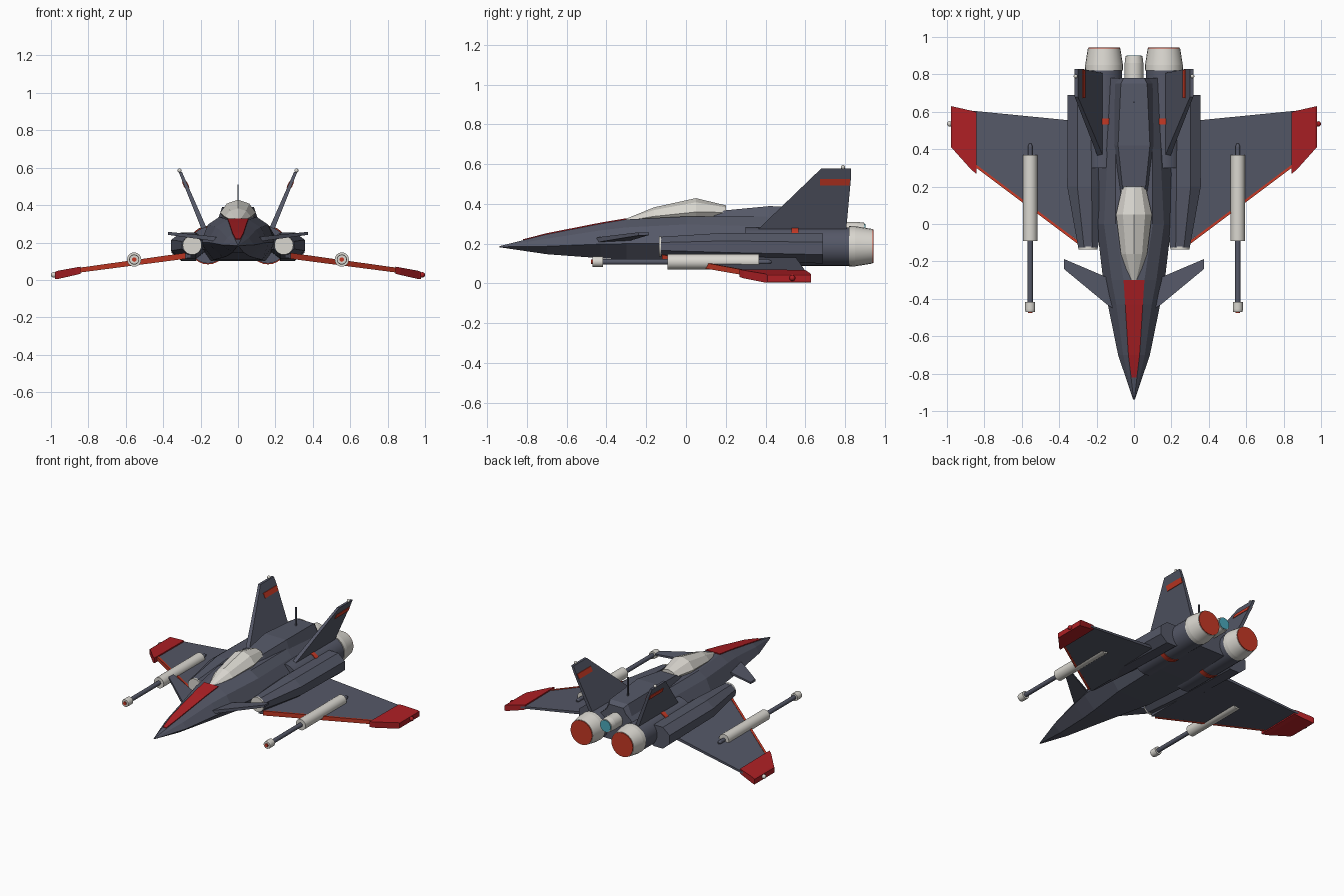
import bpy, bmesh, math
from mathutils import Matrix, Vector

if "Cube" in bpy.data.objects:
    bpy.data.objects.remove(bpy.data.objects["Cube"])


def material(name, r, g, b):
    m = bpy.data.materials.new(name)
    m.diffuse_color = (r, g, b, 1)
    m.use_nodes = True
    m.node_tree.nodes["Principled BSDF"].inputs["Base Color"].default_value = m.diffuse_color
    return m


GREY = material("slate_grey", .09, .097, .135)
WHITE = material("warm_white", .70, .68, .63)
RED = material("crimson", .42, .014, .018)
ORANGE = material("orange_red", .56, .04, .018)
TEAL = material("teal_glow", .07, .40, .50)


def finish(name, bm, mat):
    bmesh.ops.recalc_face_normals(bm, faces=bm.faces)
    me = bpy.data.meshes.new(name)
    bm.to_mesh(me)
    bm.free()
    me.materials.append(mat)
    ob = bpy.data.objects.new(name, me)
    bpy.context.collection.objects.link(ob)
    return ob


def loft(name, rings, mat, side=1):
    """Skin a list of equal-length point rings and cap both ends."""
    bm = bmesh.new()
    vs = [[bm.verts.new((x * side, y, z)) for x, y, z in r] for r in rings]
    n = len(rings[0])
    for a, b in zip(vs, vs[1:]):
        for i in range(n):
            j = (i + 1) % n
            bm.faces.new((a[i], a[j], b[j], b[i]))
    bm.faces.new(vs[0])
    bm.faces.new(vs[-1])
    return finish(name, bm, mat)


def tube(name, x, z, profile, mat, side=1, n=24):
    """Round part along y from (y, radius) pairs, smooth with sharp rims."""
    rings = [[(x + r * math.cos(2 * math.pi * i / n), y,
               z + r * math.sin(2 * math.pi * i / n)) for i in range(n)]
             for y, r in profile]
    ob = loft(name, rings, mat, side)
    for p in ob.data.polygons:
        p.use_smooth = len(p.vertices) == 4
    for e in ob.data.edges:
        a, b = (ob.data.vertices[i].co for i in e.vertices)
        if abs(a.y - b.y) < 1e-5:
            e.use_edge_sharp = True
    return ob


def ball(name, loc, r, mat):
    bm = bmesh.new()
    bmesh.ops.create_uvsphere(bm, u_segments=12, v_segments=8, radius=r,
                              matrix=Matrix.Translation(Vector(loc)))
    for f in bm.faces:
        f.smooth = True
    return finish(name, bm, mat)


def mirrored(points):
    """Complete a right-hand half outline with its left-hand copy."""
    return points + [(-x, y, z) for x, y, z in reversed(points)]


def rib(x, le, te, z, t_le, t_te):
    return [(x, le, z - t_le), (x, te, z - t_te), (x, te, z + t_te), (x, le, z + t_le)]


# Fuselage: y, then (half width, height) for top, shoulder, side, keel
body = [
    (-.938, .002, .188, .004, .186, .005, .184, .002, .182),
    (-.70, .03, .247, .058, .225, .085, .187, .03, .147),
    (-.43, .047, .300, .095, .267, .14, .198, .06, .127),
    (-.30, .056, .322, .12, .282, .165, .20, .08, .120),
    (0, .10, .337, .16, .297, .20, .20, .13, .107),
    (.40, .10, .337, .14, .287, .22, .20, .15, .100),
    (.78, .08, .315, .13, .270, .18, .20, .12, .110)]
loft("fuselage", [mirrored([(s[i], s[0], s[i + 1]) for i in (1, 3, 5, 7)])
                  for s in body], GREY)

# Red panel on top of the nose
loft("nose_panel", [mirrored([(w, y, z + .006), (w, y, z - .003)]) for y, w, z in
                    ((-.82, .013, .216), (-.70, .03, .247),
                     (-.43, .047, .300), (-.30, .056, .322))], RED)

# Faceted canopy
canopy = []
for y, w, base, top in ((-.30, .02, .31, .326), (-.16, .07, .315, .383),
                        (.05, .096, .325, .429), (.20, .062, .34, .393)):
    h = top - base
    half = [(w * .75, y, base), (w, y, base + .33 * h), (w * .62, y, base + .8 * h)]
    left = [(-x, yy, z) for x, yy, z in reversed(half)]
    canopy.append(half + [(0, y, top)] + left)
loft("canopy", canopy, WHITE)

# Dorsal spine, antenna and small middle thruster
loft("spine", [mirrored([(w, y, z), (w + .03, y, .30)]) for y, w, z in
               ((.14, .055, .355), (.20, .062, .368), (.42, .085, .389),
                (.75, .07, .375), (.78, .055, .355))], GREY)
loft("antenna", [[(-.004, .646, z), (.004, .646, z), (.004, .654, z), (-.004, .654, z)]
                 for z in (.36, .51)], GREY)
tube("middle_thruster", 0, .26, [(.74, .05), (.86, .05), (.897, .045)], WHITE)
tube("middle_thruster_glow", 0, .26, [(.89, .040), (.902, .040)], TEAL)

for s, tag in ((1, "right"), (-1, "left")):
    # Side nacelle with pale intake
    nacelle = []
    for y, cx, rx, rz, cz in ((-.125, .245, .055, .05, .186), (.20, .265, .095, .072, .185),
                              (.69, .265, .092, .078, .176)):
        nacelle.append([(cx + rx * 1.05 * math.cos(math.radians(22.5 + 45 * i)), y,
                         cz + rz * 1.05 * math.sin(math.radians(22.5 + 45 * i)))
                        for i in range(8)])
    loft(tag + "_nacelle", nacelle, GREY, s)
    tube(tag + "_intake", .245, .186, [(-.136, .051), (-.12, .051)], WHITE, s)

    # Main engine: duct, red band, nozzle and glowing exhaust
    tube(tag + "_engine_duct", .16, .185, [(.30, .097), (.83, .097)], GREY, s)
    tube(tag + "_engine_band", .16, .185, [(.532, .102), (.565, .102)], ORANGE, s)
    tube(tag + "_nozzle", .16, .187, [(.82, .102), (.85, .101), (.938, .087)], WHITE, s)
    tube(tag + "_exhaust", .16, .187, [(.93, .084), (.943, .084)], ORANGE, s)

    # Main wing, red leading edge and thick red tip
    loft(tag + "_wing", [rib(.25, -.125, .545, .132, .013, .010),
                         rib(.87, .325, .606, .048, .010, .007)], GREY, s)
    loft(tag + "_leading_edge", [rib(.28, -.122, -.105, .129, .016, .014),
                                 rib(.85, .305, .322, .052, .013, .012)], ORANGE, s)
    loft(tag + "_wing_tip", [rib(.842, .268, .598, .052, .019, .016),
                             rib(.87, .29, .606, .046, .020, .018),
                             rib(.968, .40, .628, .026, .022, .022),
                             rib(.979, .41, .63, .024, .018, .018)], RED, s)
    ball(tag + "_wing_light", (.985 * s, .535, .027), .015, RED if s > 0 else WHITE)

    # Canard
    loft(tag + "_canard", [rib(.10, -.46, -.295, .215, .012, .008),
                           rib(.145, -.43, -.285, .222, .012, .008),
                           rib(.375, -.24, -.187, .249, .008, .006)], GREY, s)

    # Outward-leaning tail fin with stripe and tip light
    def fin_plate(name, outline, extra, mat):
        sides = []
        for d in (-1, 1):
            sides.append([(.175 + (z - .26) * .42 + d * (.015 - (z - .26) * .02 + extra), y, z)
                          for y, z in outline])
        loft(name, sides, mat, s)
    fin_plate(tag + "_fin", [(.35, .26), (.68, .578), (.83, .578), (.83, .53), (.805, .26)],
              0, GREY)
    fin_plate(tag + "_fin_stripe", [(.675, .493), (.675, .525), (.826, .525), (.822, .493)],
              .004, ORANGE)
    ball(tag + "_fin_light", (.312 * s, .79, .585), .011, WHITE)

    # Wing cannon
    gx, gz = .555, .109
    tube(tag + "_cannon_pod", gx, gz, [(-.092, .038), (.368, .038)], WHITE, s)
    tube(tag + "_cannon_barrel", gx, gz, [(-.43, .015), (-.08, .015)], GREY, s, 16)
    tube(tag + "_cannon_tail", gx, gz, [(.36, .013), (.415, .013), (.43, .006)], GREY, s, 16)
    tube(tag + "_cannon_muzzle", gx, gz, [(-.470, .025), (-.458, .027), (-.418, .027)], WHITE, s)
    tube(tag + "_cannon_tip", gx, gz, [(-.477, .012), (-.465, .012)], ORANGE, s, 16)
